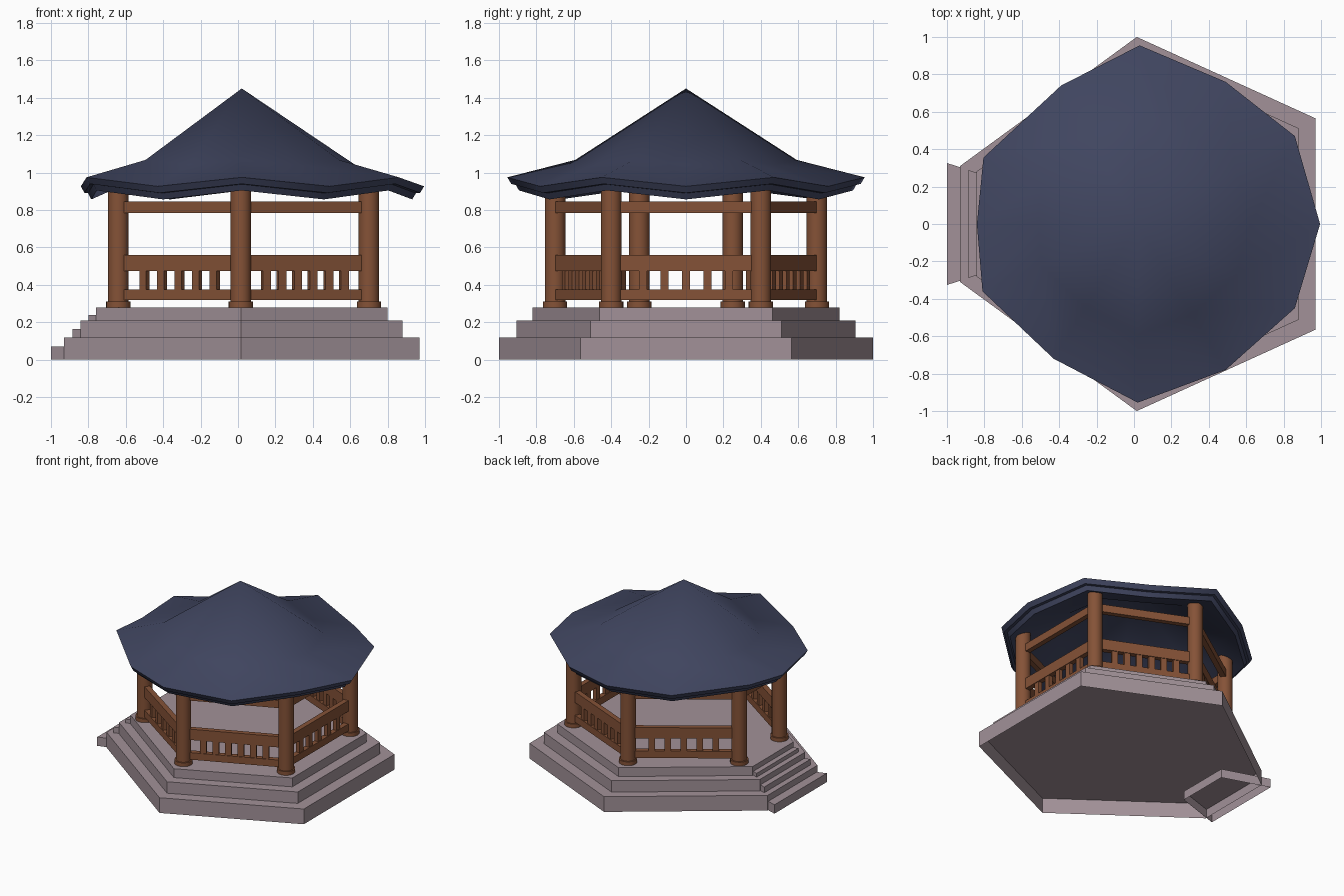
import bpy, bmesh, math
from mathutils import Vector, Matrix

if "Cube" in bpy.data.objects:
    bpy.data.objects.remove(bpy.data.objects["Cube"])


def material(name, rgb):
    m = bpy.data.materials.new(name)
    m.diffuse_color = (*rgb, 1)
    m.use_nodes = True
    m.node_tree.nodes["Principled BSDF"].inputs["Base Color"].default_value = m.diffuse_color
    return m


STONE = material("mauve stone", (0.36, 0.285, 0.315))
WOOD = material("brown wood", (0.235, 0.085, 0.038))
TILE = material("slate blue roof", (0.052, 0.061, 0.118))


def finish(name, bm, mat, smooth=None):
    bmesh.ops.recalc_face_normals(bm, faces=bm.faces)
    me = bpy.data.meshes.new(name)
    bm.to_mesh(me)
    bm.free()
    me.materials.append(mat)
    ob = bpy.data.objects.new(name, me)
    bpy.context.collection.objects.link(ob)
    if smooth:
        bpy.context.view_layer.objects.active = ob
        ob.select_set(True)
        bpy.ops.object.shade_smooth_by_angle(angle=math.radians(smooth))
        ob.select_set(False)
    return ob


def slab(name, outline, z0, z1):
    """Walls and a top; open underneath."""
    bm = bmesh.new()
    low = [bm.verts.new((x, y, z0)) for x, y in outline]
    top = [bm.verts.new((x, y, z1)) for x, y in outline]
    n = len(outline)
    for i in range(n):
        j = (i + 1) % n
        bm.faces.new((low[i], low[j], top[j], top[i]))
    bm.faces.new(top)
    return finish(name, bm, STONE)


def add_box(bm, center, size, angle):
    m = Matrix.Translation(center) @ Matrix.Rotation(angle, 4, 'Z') @ Matrix.Diagonal((*size, 1))
    bmesh.ops.create_cube(bm, size=1, matrix=m)


# Three stacked tiers of the uneven hexagonal platform
hexagon = [(0.015, -1), (0.97, -0.565), (0.97, 0.565), (0.015, 1), (-0.93, 0.31), (-0.93, -0.31)]
for name, s, z0, z1 in (("lower_tier", 1, 0, 0.12), ("middle_tier", 0.906, 0.12, 0.21),
                        ("upper_tier", 0.82, 0.21, 0.28)):
    slab(name, [(0.015 + (x - 0.015) * s, y * s) for x, y in hexagon], z0, z1)

# Entrance steps on the left side
for name, x0, x1, z0, z1 in (("bottom_step", -1.0, -0.64, 0, 0.07),
                             ("middle_step", -0.885, -0.75, 0.12, 0.165),
                             ("top_step", -0.80, -0.70, 0.21, 0.24)):
    k = 0.326
    slab(name, [(x0, x0 * k), (x1, x1 * k), (x1, -x1 * k), (x0, -x0 * k)], z0, z1)

# Columns with round bases
posts = [(-0.64, -0.25), (0.015, -0.70), (0.70, -0.40), (0.70, 0.40), (0.015, 0.70), (-0.64, 0.25)]
for i, (x, y) in enumerate(posts):
    bm = bmesh.new()
    for r, z0, z1 in ((0.065, 0.28, 0.31), (0.055, 0.30, 0.965)):
        bmesh.ops.create_cone(bm, cap_ends=True, segments=24, radius1=r, radius2=r, depth=z1 - z0,
                              matrix=Matrix.Translation((x, y, (z0 + z1) / 2)))
    finish(f"column_{i + 1}", bm, WOOD, 35)

# Beams, rails and balusters; the entrance bay only has the top beam
balusters = [5, 6, 5, 6, 5, 0]
for i, count in enumerate(balusters):
    a, b = Vector((*posts[i], 0)), Vector((*posts[(i + 1) % 6], 0))
    d = b - a
    ang = math.atan2(d.y, d.x)
    mid = (a + b) / 2
    bars = [(0.785, 0.845)]
    if count:
        bars += [(0.475, 0.56), (0.32, 0.375)]
    bm = bmesh.new()
    for z0, z1 in bars:
        add_box(bm, mid + Vector((0, 0, (z0 + z1) / 2)), (d.length, 0.04, z1 - z0), ang)
    u = d.normalized()
    clear = d.length - 0.11
    for k in range(count):
        p = a + u * (0.055 + clear * (k + 1) / (count + 1))
        add_box(bm, p + Vector((0, 0, 0.425)), (0.045, 0.03, 0.11), ang)
    finish(f"railing_{i + 1}", bm, WOOD)

# Roof shell: raised corners alternate with dipped eave middles
eave = [(0.02, -0.955), (0.49, -0.78), (0.86, -0.45), (0.995, 0), (0.86, 0.47), (0.49, 0.76),
        (0.03, 0.955), (-0.39, 0.74), (-0.805, 0.355), (-0.84, 0), (-0.81, -0.36), (-0.43, -0.72)]
# each ring: scale, corner height, middle height
rings = [(0.62, 1.068, 1.043), (1.0, 0.975, 0.927), (0.978, 0.94, 0.892), (0.955, 0.938, 0.89),
         (0.935, 0.905, 0.857), (0.60, 1.01, 0.985)]
bm = bmesh.new()
loops = [[bm.verts.new((0.02 + (x - 0.02) * s, y * s, zm if i % 2 else zc))
          for i, (x, y) in enumerate(eave)] for s, zc, zm in rings]
apex, inner = bm.verts.new((0.02, 0, 1.45)), bm.verts.new((0.02, 0, 1.39))
for i in range(12):
    j = (i + 1) % 12
    bm.faces.new((apex, loops[0][i], loops[0][j]))
    bm.faces.new((inner, loops[-1][j], loops[-1][i]))
    for p, q in zip(loops, loops[1:]):
        bm.faces.new((p[i], q[i], q[j], p[j]))
finish("roof", bm, TILE, 40)
